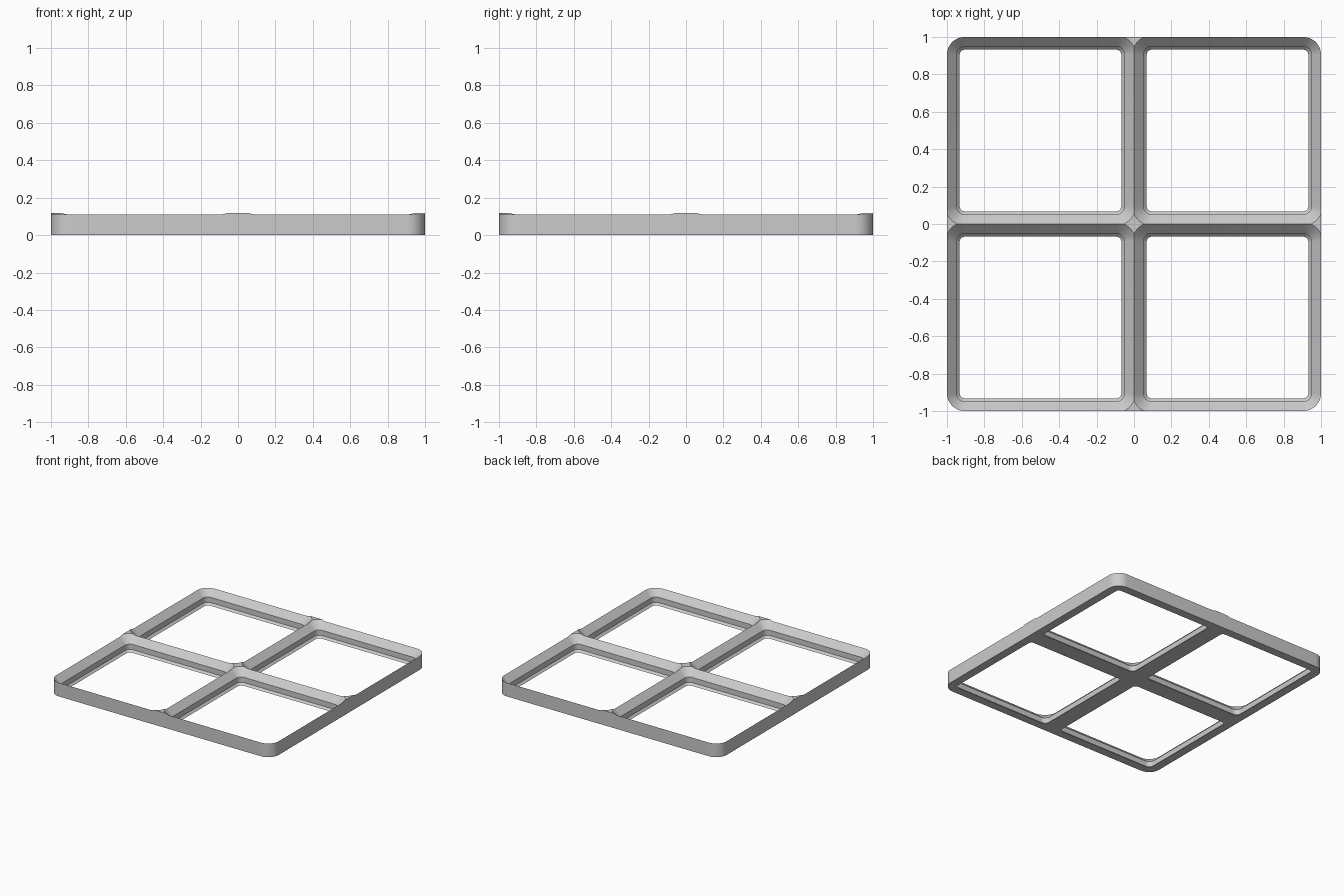
import bpy
import bmesh
from math import sin, cos, radians

if "Cube" in bpy.data.objects:
    bpy.data.objects.remove(bpy.data.objects["Cube"])

U = 1 / 42            # one millimetre; each cell is 42 mm wide
CELL, RADIUS, HEIGHT = 42, 4, 5
STEPS = 12            # segments per rounded corner


def rounded_loop(bm, half, radius, z, cx, cy):
    """Ring of vertices around a rounded square."""
    ring = []
    for corner, (sx, sy) in enumerate([(1, 1), (-1, 1), (-1, -1), (1, -1)]):
        for i in range(STEPS + 1):
            a = radians(90 * (corner + i / STEPS))
            x = cx + sx * (half - radius) + radius * cos(a)
            y = cy + sy * (half - radius) + radius * sin(a)
            ring.append(bm.verts.new((x * U, y * U, z * U)))
    return ring


def rounded_solid(name, half, profile, cx=0, cy=0):
    """Closed solid lofted through (height, inset) steps."""
    bm = bmesh.new()
    rings = [rounded_loop(bm, half - inset, RADIUS - inset, z, cx, cy)
             for z, inset in profile]
    for low, high in zip(rings, rings[1:]):
        for i in range(len(low)):
            j = (i + 1) % len(low)
            bm.faces.new((low[i], low[j], high[j], high[i]))
    bm.faces.new(rings[0][::-1])
    bm.faces.new(rings[-1])
    bmesh.ops.recalc_face_normals(bm, faces=bm.faces)
    mesh = bpy.data.meshes.new(name)
    bm.to_mesh(mesh)
    bm.free()
    obj = bpy.data.objects.new(name, mesh)
    bpy.context.collection.objects.link(obj)
    return obj


# Grey plastic
grey = bpy.data.materials.new("grey_plastic")
grey.use_nodes = True
grey.diffuse_color = (0.6, 0.6, 0.6, 1)
grey.node_tree.nodes["Principled BSDF"].inputs["Base Color"].default_value = (0.6, 0.6, 0.6, 1)

# Solid plate with rounded corners
plate = rounded_solid("grid_frame", CELL, [(0, 0), (HEIGHT, 0)])
plate.data.materials.append(grey)

# Stepped pockets: lower chamfer, upright wall, wide upper chamfer.
# The upper chamfers overlap, leaving sharp ridges and raised star tips.
pocket_profile = [(-0.2, 3.05), (0.7, 2.15), (2.5, 2.15), (5.2, -0.55)]
cutters = []
for sx in (-1, 1):
    for sy in (-1, 1):
        cutter = rounded_solid("pocket_cutter", CELL / 2, pocket_profile,
                               sx * CELL / 2, sy * CELL / 2)
        cutter.hide_render = True
        cutter.data.materials.append(grey)
        cut = plate.modifiers.new("pocket", 'BOOLEAN')
        cut.operation = 'DIFFERENCE'
        cut.solver = 'EXACT'
        cut.object = cutter
        cutters.append(cutter)

# Bake the cuts and drop the cutters
bpy.context.view_layer.update()
depsgraph = bpy.context.evaluated_depsgraph_get()
cut_mesh = bpy.data.meshes.new_from_object(plate.evaluated_get(depsgraph))
plate.modifiers.clear()
plate.data = cut_mesh
for cutter in cutters:
    bpy.data.objects.remove(cutter)

# Smooth corners, crisp edges
for obj in bpy.context.selected_objects:
    obj.select_set(False)
plate.select_set(True)
bpy.context.view_layer.objects.active = plate
bpy.ops.object.shade_smooth_by_angle(angle=radians(30))
